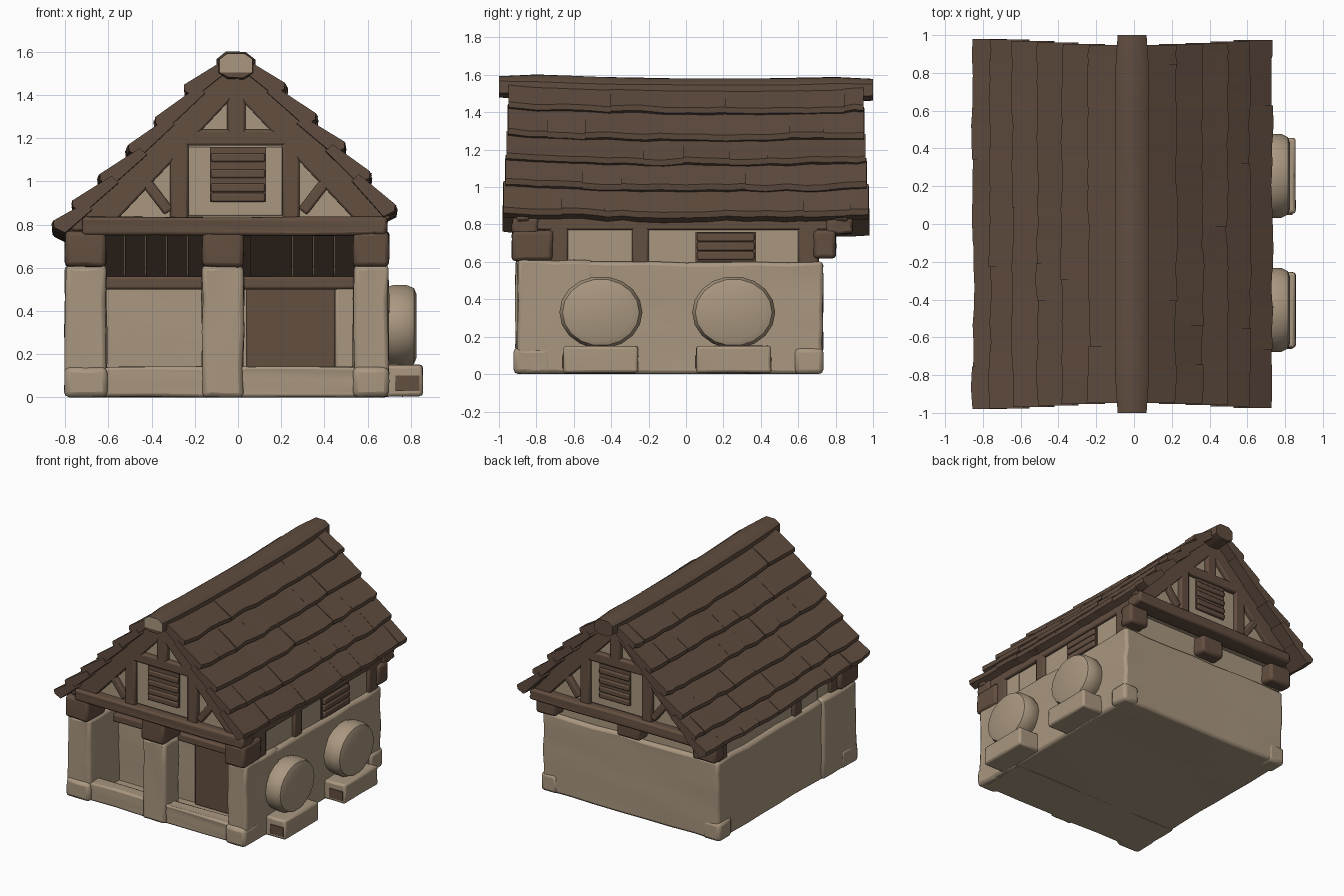
import bpy, bmesh, math, random
from mathutils import Vector

if "Cube" in bpy.data.objects:
    bpy.data.objects.remove(bpy.data.objects["Cube"])

random.seed(4)


def material(name, rgb):
    m = bpy.data.materials.new(name)
    m.diffuse_color = (*rgb, 1)
    m.use_nodes = True
    m.node_tree.nodes["Principled BSDF"].inputs["Base Color"].default_value = m.diffuse_color
    return m


STONE = material("tan_stone", (0.40, 0.31, 0.215))
WOOD = material("brown_timber", (0.125, 0.077, 0.051))
ROOF = material("brown_shingle", (0.115, 0.072, 0.049))


def finish(name, bm, mat, bevel=0.0):
    bmesh.ops.recalc_face_normals(bm, faces=bm.faces)
    me = bpy.data.meshes.new(name)
    bm.to_mesh(me)
    bm.free()
    ob = bpy.data.objects.new(name, me)
    bpy.context.collection.objects.link(ob)
    me.materials.append(mat)
    if bevel:
        b = ob.modifiers.new("soft_edges", "BEVEL")
        b.width, b.segments, b.limit_method = bevel, 2, "ANGLE"
        b.angle_limit = math.radians(50)
    return ob


def box(name, x, y, z, mat, bevel=0.012, cuts=0, jitter=0.0):
    """Block from three (min, max) ranges, optionally hand-hewn by jitter."""
    bm = bmesh.new()
    bmesh.ops.create_cube(bm, size=1)
    if cuts:
        bmesh.ops.subdivide_edges(bm, edges=bm.edges[:], cuts=cuts, use_grid_fill=True)
    for v in bm.verts:
        c = [r[0] + (k + 0.5) * (r[1] - r[0]) for k, r in zip(v.co, (x, y, z))]
        j = [random.uniform(-jitter, jitter) for _ in range(3)]
        v.co = Vector(c) + Vector(j)
        v.co.z = max(v.co.z, 0)
    return finish(name, bm, mat, bevel)


def add_prism(bm, pts, y0, y1):
    a = [bm.verts.new((px, y0, pz)) for px, pz in pts]
    b = [bm.verts.new((px, y1, pz)) for px, pz in pts]
    n = len(pts)
    bm.faces.new(a)
    bm.faces.new(b[::-1])
    for i in range(n):
        bm.faces.new((a[i], b[i], b[(i + 1) % n], a[(i + 1) % n]))


def prism(name, pts, y0, y1, mat, bevel=0.0):
    bm = bmesh.new()
    add_prism(bm, pts, y0, y1)
    return finish(name, bm, mat, bevel)


def brace(name, p, q, w, y0, y1):
    """Slanted timber between two x-z points."""
    p, q = Vector(p), Vector(q)
    d = (q - p).normalized()
    n = Vector((-d.y, d.x)) * w / 2
    prism(name, [p + n, q + n, q - n, p - n], y0, y1, WOOD, 0.01)


# --- Stone ground floor -----------------------------------------------------
box("main_room", (-0.78, 0.69), (-0.55, 0.73), (0, 0.6), STONE, 0.02, 6, 0.006)
box("porch_floor", (-0.75, 0.66), (-0.86, -0.5), (0.0, 0.03), STONE, 0)
for nm, x in (("left", (-0.80, -0.61)), ("right", (0.535, 0.695))):
    box(nm + "_front_wall", x, (-0.9, -0.5), (0, 0.61), STONE, 0.02, 3, 0.006)
    box(nm + "_front_foot", (x[0] - 0.004, x[1] + 0.004), (-0.92, -0.72), (0, 0.14),
        STONE, 0.025, 1, 0.004)
box("centre_pier", (-0.165, 0.025), (-0.91, -0.73), (0, 0.61), STONE, 0.02, 3, 0.006)
box("low_front_wall", (-0.65, 0.58), (-0.89, -0.78), (0, 0.14), STONE, 0.02, 4, 0.005)
for nm, x in (("left", (-0.795, -0.65)), ("right", (0.57, 0.705))):
    box(nm + "_back_foot", x, (0.58, 0.735), (0, 0.14), STONE, 0.025)

# --- Porch interior ---------------------------------------------------------
box("door", (0.04, 0.45), (-0.575, -0.54), (0.03, 0.53), WOOD, 0.008)
box("door_jamb", (0.45, 0.54), (-0.61, -0.54), (0.03, 0.53), STONE)
box("inner_beam", (-0.62, 0.54), (-0.62, -0.52), (0.5, 0.56), WOOD)
bm = bmesh.new()
for i in range(12):  # sloping ceiling boards
    x0 = -0.62 + i * 0.097
    t = random.uniform(-0.008, 0.008)
    for dz in (0,):
        vs = [bm.verts.new((x, y, z + t)) for x, y, z in (
            (x0, -0.86, 0.76), (x0 + 0.095, -0.86, 0.76),
            (x0 + 0.095, -0.56, 0.55), (x0, -0.56, 0.55),
            (x0, -0.86, 0.79), (x0 + 0.095, -0.86, 0.79),
            (x0 + 0.095, -0.52, 0.58), (x0, -0.52, 0.58))]
        for f in ((0, 1, 2, 3), (4, 5, 6, 7), (0, 1, 5, 4), (1, 2, 6, 5), (2, 3, 7, 6), (3, 0, 4, 7)):
            bm.faces.new([vs[k] for k in f])
finish("porch_ceiling", bm, WOOD)

# --- Plaster band and its timbers -------------------------------------------
box("upper_band", (-0.745, 0.655), (-0.53, 0.70), (0.58, 0.79), STONE, 0)
for nm, x0, x1, out in (("left", -0.77, -0.70, -0.77), ("right", 0.61, 0.68, 0.68)):
    box(nm + "_porch_panel", (x0 + 0.02, x1 - 0.02), (-0.75, -0.5), (0.58, 0.79), STONE, 0)
    box(nm + "_wall_plate", (x0, x1), (-0.9, 0.8), (0.77, 0.84), WOOD)
    for i, y in enumerate(((-0.73, -0.63), (-0.29, -0.2), (0.6, 0.71))):
        box(f"{nm}_stud_{i}", (x0, x1), y, (0.585, 0.8), WOOD)
for i, z in enumerate((0.61, 0.66, 0.71)):  # louvred side window
    box(f"side_window_slat_{i}", (0.63, 0.685), (0.06, 0.365), (z, z + 0.045), WOOD, 0.008)
box("side_window_frame", (0.62, 0.665), (0.05, 0.375), (0.6, 0.76), WOOD, 0)

for i, x in enumerate(((-0.80, -0.61), (-0.165, 0.025), (0.535, 0.70))):
    box(f"front_corbel_{i}", x, (-0.93, -0.71), (0.605, 0.77), WOOD, 0.02, 1, 0.004)
    box(f"back_corbel_{i}", x, (0.68, 0.80), (0.62, 0.77), WOOD, 0.02, 1, 0.004)

# --- Gables -----------------------------------------------------------------
prism("attic", [(-0.70, 0.77), (0.665, 0.77), (0.665, 0.80), (0.0, 1.5), (-0.02, 1.5), (-0.70, 0.81)],
      -0.87, 0.83, STONE)


def gable(side, face, s):
    def span(a, b):
        return tuple(sorted((face + s * a, face + s * b)))
    d = span(-0.03, 0.035)
    box(side + "_tie_beam", (-0.72, 0.69), span(-0.08, 0.06), (0.75, 0.835), WOOD, 0.015, 3, 0.004)
    box(side + "_collar", (-0.36, 0.34), d, (1.165, 1.24), WOOD)
    box(side + "_king_post", (-0.05, 0.035), d, (1.2, 1.5), WOOD)
    for nm, x in (("left", (-0.315, -0.23)), ("right", (0.205, 0.285))):
        box(f"{side}_{nm}_post", x, d, (0.82, 1.19), WOOD)
    for m, nm in ((-1, "left"), (1, "right")):
        brace(f"{side}_{nm}_rafter", (m * 0.67 - 0.01, 0.79), (-0.01, 1.50), 0.13, *d)
        brace(f"{side}_{nm}_low_brace", (m * 0.31 - 0.01, 0.86), (m * 0.44 - 0.01, 1.03), 0.05, *d)
        brace(f"{side}_{nm}_high_brace", (m * 0.03 - 0.01, 1.42), (m * 0.1 - 0.01, 1.48), 0.06, *d)
    # window with plaster surround, lintel, slats and sill
    box(side + "_window_surround", (-0.23, 0.205), span(-0.02, 0.012), (0.84, 1.16), STONE, 0.006)
    box(side + "_window_panel", (-0.13, 0.13), span(0, 0.02), (0.905, 1.16), WOOD, 0)
    for i, z in enumerate((0.905, 0.95, 1.015, 1.09)):
        box(f"{side}_window_slat_{i}", (-0.125, 0.125), span(0, 0.035), (z, z + 0.04), WOOD, 0.008)


gable("front", -0.87, -1)
gable("back", 0.83, 1)


# --- Roof of overlapping uneven shingles ------------------------------------
def sag(y):
    return 0.022 * y * y - 0.008 * y - 0.008


def shingles(name, s, edge):
    """edge: lower x-z points of each course, starting at the ridge."""
    bm = bmesh.new()
    n = Vector((s * 0.74, 0.67))
    for i in range(1, len(edge)):
        up, lo = Vector(edge[i - 1]), Vector(edge[i])
        d = (lo - up).normalized()
        up = up - n * 0.04 - d * 0.05
        end = 0.945 + 0.035 * min(1, abs(lo.x) / 0.8) ** 2
        count = 9
        ys = [-end] + [-end + (k + 0.5 * (i % 2) + random.uniform(-0.12, 0.12)) * 2 * end / count
                       for k in range(1, count)] + [end]
        wob = [random.uniform(-0.008, 0.008) for _ in ys]
        for k in range(count):
            y0, y1 = ys[k], ys[k + 1]
            ring = []
            lift = random.uniform(-0.005, 0.008)
            for y, w in ((y0, wob[k]), ((y0 + y1) / 2, random.uniform(-0.006, 0.01)), (y1, wob[k + 1])):
                tip = lo + d * w + n * lift
                prof = [up, tip - d * 0.02 + n * 0.008, tip - n * 0.015,
                        tip - n * 0.07 - d * 0.015, up - n * 0.045]
                ring.append([bm.verts.new((p.x, y, p.y + sag(y))) for p in prof])
            for a, b in zip(ring, ring[1:]):
                for j in range(5):
                    bm.faces.new((a[j], a[(j + 1) % 5], b[(j + 1) % 5], b[j]))
            bm.faces.new(ring[0])
            bm.faces.new(ring[2])
    finish(name, bm, ROOF)


shingles("left_roof", -1, [(-0.09, 1.56), (-0.25, 1.41), (-0.39, 1.265), (-0.52, 1.125),
                           (-0.65, 0.995), (-0.77, 0.87), (-0.86, 0.77)])
shingles("right_roof", 1, [(0.07, 1.56), (0.23, 1.415), (0.37, 1.27), (0.50, 1.14),
                           (0.62, 1.0), (0.735, 0.855)])

# --- Ridge cap with pale cut end at the front -------------------------------
bm = bmesh.new()
rings = []
for k in range(11):
    y = -1 + 0.2 * k
    sh = 0.85 if k in (0, 10) else 1
    prof = [(-0.09, 0), (-0.09, 0.07), (-0.045, 0.105), (0.045, 0.105), (0.09, 0.07), (0.09, 0),
            (0.04, -0.03), (-0.04, -0.03)]
    rings.append([bm.verts.new((-0.01 + px * sh, y, 1.475 + sag(y) + pz * sh
                               + random.uniform(-0.002, 0.002))) for px, pz in prof])
for a, b in zip(rings, rings[1:]):
    for j in range(8):
        bm.faces.new((a[j], a[(j + 1) % 8], b[(j + 1) % 8], b[j]))
r = rings[0]
bm.faces.new((r[0], r[1], r[2], r[3], r[4], r[5])).material_index = 1
bm.faces.new((r[0], r[5], r[6], r[7]))
bm.faces.new(rings[-1])
for v in bm.verts:
    v.co.z += 0.008
cap = finish("ridge_cap", bm, ROOF)
cap.data.materials.append(STONE)

# --- Round casks on plinths at the right wall -------------------------------
for i, y in enumerate((-0.455, 0.255)):
    bm = bmesh.new()
    rings = []
    for x, rad in ((0.66, 0.2), (0.72, 0.222), (0.78, 0.222), (0.815, 0.205), (0.827, 0.17)):
        rings.append([bm.verts.new((x, y + rad * math.cos(a), 0.33 + rad * 0.87 * math.sin(a)))
                      for a in (k * math.tau / 18 for k in range(18))])
    for a, b in zip(rings, rings[1:]):
        for j in range(18):
            bm.faces.new((a[j], a[(j + 1) % 18], b[(j + 1) % 18], b[j]))
    bm.faces.new(rings[0])
    bm.faces.new(rings[-1])
    finish(f"cask_{i}", bm, STONE)
    box(f"cask_plinth_{i}", (0.67, 0.855), (y - 0.2, y + 0.2), (0.005, 0.15), STONE, 0.015, 1, 0.003)
    box(f"plinth_patch_{i}", (0.73, 0.84), (y - 0.207, y - 0.199), (0.03, 0.10), WOOD, 0)

# --- Smooth shading with crisp edges ----------------------------------------
for ob in bpy.data.objects:
    ob.select_set(True)
    bpy.context.view_layer.objects.active = ob
bpy.ops.object.shade_smooth_by_angle(angle=math.radians(40))
